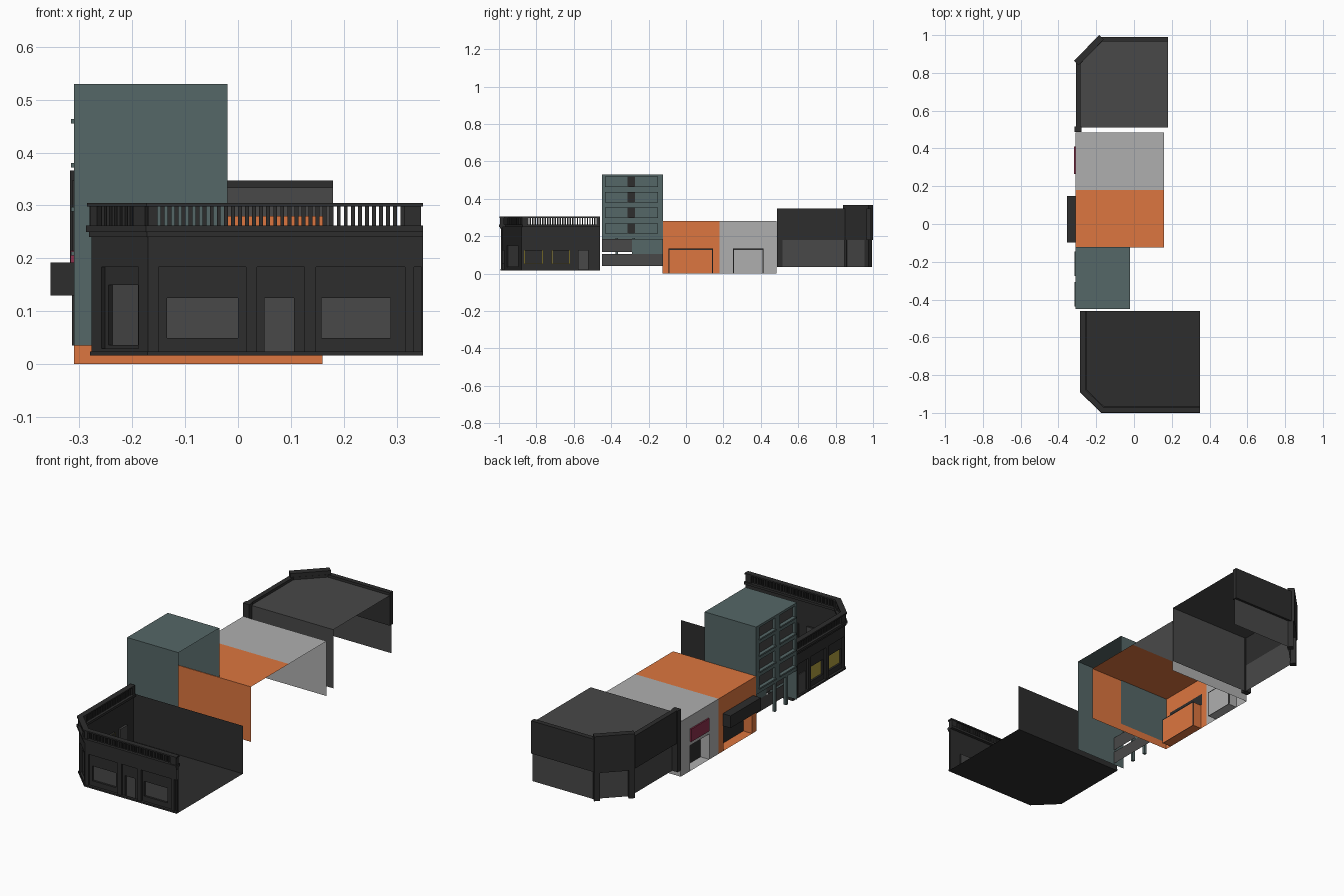
import bpy, bmesh
from mathutils import Vector

if "Cube" in bpy.data.objects:
    bpy.data.objects.remove(bpy.data.objects["Cube"])


def mat(name, r, g, b):
    m = bpy.data.materials.new(name)
    m.diffuse_color = (r, g, b, 1)
    m.use_nodes = True
    m.node_tree.nodes["Principled BSDF"].inputs["Base Color"].default_value = m.diffuse_color
    return m


DARK = mat("charcoal", .026, .026, .026)
GREY = mat("dark_grey", .065, .065, .065)
TEAL = mat("teal", .09, .135, .135)
ORANGE = mat("orange", .72, .18, .05)
LIGHT = mat("light_grey", .43, .43, .43)
RED = mat("crimson", .26, .03, .07)
YELLOW = mat("ochre", .42, .34, .05)


def build(name, faces, m):
    bm = bmesh.new()
    for f in faces:
        bm.faces.new([bm.verts.new(p) for p in f])
    bmesh.ops.remove_doubles(bm, verts=bm.verts, dist=1e-5)
    me = bpy.data.meshes.new(name)
    bm.to_mesh(me)
    bm.free()
    me.materials.append(m)
    ob = bpy.data.objects.new(name, me)
    bpy.context.collection.objects.link(ob)
    return ob


class Frame:
    """Wall plane: u runs along it, d points outwards, z is up."""
    def __init__(self, o, u):
        self.o, self.u = Vector((*o, 0)), Vector((*u, 0)).normalized()
        self.n = Vector((self.u.y, -self.u.x, 0))

    def p(self, u, d, z):
        return self.o + self.u * u + self.n * d + Vector((0, 0, z))


def box_faces(q):
    # q: four bottom corners then four top corners
    ids = [(3, 2, 1, 0), (4, 5, 6, 7)] + [(i, (i + 1) % 4, (i + 1) % 4 + 4, i + 4) for i in range(4)]
    return [[q[i] for i in f] for f in ids]


def boxes(name, F, items, m):
    faces = []
    for u0, u1, d0, d1, z0, z1 in items:
        faces += box_faces([F.p(u, d, z) for z in (z0, z1)
                            for u, d in ((u0, d1), (u1, d1), (u1, d0), (u0, d0))])
    return build(name, faces, m)


def wall(name, F, u0, u1, z0, z1, holes=(), depth=.01, m=DARK, d=0):
    # flat wall with rectangular openings and their reveals
    us = sorted({u0, u1, *[v for h in holes for v in h[:2]]})
    zs = sorted({z0, z1, *[v for h in holes for v in h[2:4]]})
    faces = []
    for a, b in zip(us, us[1:]):
        for c, e in zip(zs, zs[1:]):
            x, y = (a + b) / 2, (c + e) / 2
            if not any(h[0] < x < h[1] and h[2] < y < h[3] for h in holes):
                faces.append([F.p(a, d, c), F.p(b, d, c), F.p(b, d, e), F.p(a, d, e)])
    for a, b, c, e in holes:
        ring = [(a, c), (b, c), (b, e), (a, e)]
        for i in range(4):
            (p, q), (r, s) = ring[i], ring[(i + 1) % 4]
            faces.append([F.p(p, d, q), F.p(p, d - depth, q), F.p(r, d - depth, s), F.p(r, d, s)])
    return build(name, faces, m)


def pane(name, F, rects, d, m):
    return build(name, [[F.p(a, d, c), F.p(b, d, c), F.p(b, d, e), F.p(a, d, e)]
                        for a, b, c, e in rects], m)


def band(name, pts, d0, d1, z0, z1, m=DARK):
    # mitred moulding along a plan path
    P = [Vector(p) for p in pts]
    dirs = [(b - a).normalized() for a, b in zip(P, P[1:])]
    nrm = [Vector((t.y, -t.x)) for t in dirs]
    mit = []
    for i in range(len(P)):
        a, b = nrm[max(i - 1, 0)], nrm[min(i, len(nrm) - 1)]
        mit.append((a + b) / (1 + a.dot(b)))
    faces = []
    for i in range(len(P) - 1):
        q = [(*(P[j] + mit[j] * d), z) for z in (z0, z1)
             for j, d in ((i, d1), (i + 1, d1), (i + 1, d0), (i, d0))]
        faces += box_faces(q)
    return build(name, faces, m)


def Y(y0, y1, *z):
    return (-y1, -y0, *z)


def sheet(name, pts, m):
    return build(name, [pts], m)


def side(name, y, x0, x1, z0, z1, m):
    return sheet(name, [(x0, y, z0), (x1, y, z0), (x1, y, z1), (x0, y, z1)], m)


def roof(name, x0, x1, y0, y1, z, m):
    return sheet(name, [(x0, y0, z), (x1, y0, z), (x1, y1, z), (x0, y1, z)], m)


# ---- corner building with balustrade ----
path = [(-.277, -.46), (-.277, -.885), (-.17, -.99), (.35, -.99)]
front = Frame((0, -.99), (1, 0))
west = Frame((-.277, 0), (0, -1))
cham = Frame(path[1], (.107, -.105))
L = .15
B, T = .016, .26
walls = [
    ("front", front, -.17, .35,
     [(-.15, .015, .018, .184), (.036, .106 + .02, .018, .184), (.147, .316, .018, .184), (.333, .347, .018, .184)],
     [(-.134, 0, .05, .125), (.158, .288, .05, .125), (.05, .106, .018, .125)], GREY),
    ("corner", cham, 0, L, [(.026, L - .026, .03, .184)], [(.036, L - .036, .036, .15)], GREY),
    ("west", west, .46, .885,
     [Y(-.875, -.755, .018, .184), Y(-.73, -.61, .018, .184), Y(-.59, -.505, .018, .184)],
     [Y(-.866, -.765, .05, .125), Y(-.72, -.62, .05, .125)], YELLOW)]
for n, F, a, b, bays, wins, m in walls:
    wall(n + "_wall", F, a, b, B, T, bays, .01)
    wall(n + "_inner_wall", F, a, b, B, T, wins, .01, DARK, -.01)
    pane(n + "_windows", F, wins, -.02, m)
    if m is YELLOW:
        pane("window_backs", F, [(u + .005, v - .005, c + .005, e) for u, v, c, e in wins], -.022, DARK)
boxes("west_door", west, [Y(-.577, -.52, -.02, -.006, .018, .125)], GREY)
sheet("corner_floor", [(x, y, B) for x, y in path] + [(.35, -.46, B)], DARK)
side("corner_party_wall", -.46, -.277, .35, B, T, DARK)
band("cornice", path, -.025, .01, .25, .262)
band("cornice_lower", path, -.01, .005, .24, .25)
band("plinth", path, -.01, .003, B, .024)
band("top_rail", path, -.02, .008, .298, .305)
for n, F, a, b in (("front", front, -.17, .35), ("corner", cham, 0, L), ("west", west, .46, .885)):
    k = round((b - a - .04) / .0135)
    step = (b - a - .04) / k
    bars = [(a + .02 + step * (i + .25), a + .02 + step * (i + .8), -.012, -.003, .262, .298) for i in range(k)]
    bars += [(b - .036, b - .004, -.018, .004, .262, .3), (a, a + .018, -.018, .004, .262, .3)]
    boxes(n + "_balusters", F, bars, DARK)

# ---- teal tower block ----
F = Frame((-.31, 0), (0, -1))
wins = [Y(a, b, z, z + .055) for z in (.213, .297, .38, .463) for a, b in ((-.433, -.312), (-.272, -.15))]
wall("tower_facade", F, .122, .45, .185, .53, wins, .018, TEAL)
pane("tower_windows", F, wins, -.012, GREY)
pane("tower_window_backs", F, wins, -.018, TEAL)
boxes("tower_sills", F, [(a - .004, b + .004, -.002, .006, c - .008, c) for a, b, c, e in wins], TEAL)
pane("tower_mullions", F, [Y(-.312, -.272, h[2], h[3]) for h in wins[::2]], -.01, DARK)
roof("tower_roof", -.31, -.02, -.45, -.122, .53, TEAL)
side("tower_south_wall", -.45, -.31, -.02, .035, .53, TEAL)
side("tower_north_wall", -.122, -.31, -.02, .035, .53, TEAL)
boxes("tower_columns", F, [Y(y - .007, y + .007, -.014, 0, .04, .19) for y in (-.28, -.37)], TEAL)
pane("shopfront_base", F, [Y(-.45, -.122, .04, .105)], -.06, GREY)
pane("shopfront_window", F, [Y(-.45, -.29, .115, .185)], -.06, GREY)
pane("shopfront_panel", F, [Y(-.29, -.122, .105, .185)], -.06, TEAL)
roof("shopfront_soffit", -.31, -.25, -.45, -.122, .185, TEAL)

# ---- orange and light grey shops ----
for n, a, b, o0, o1, m in (("orange", -.125, .18, -.09, .14, ORANGE), ("grey", .18, .485, .255, .41, LIGHT)):
    wall(n + "_facade", F, -b, -a, 0, .28, [Y(o0, o1, 0, .13)], .05, m)
    pane(n + "_shutter", F, [Y(o0 - .004, o1 + .004, 0, .134)], -.05, DARK)
    pane(n + "_shutter_back", F, [Y(o0 + .002, o1 - .002, 0, .127)], -.052, m)
    roof(n + "_roof", -.31, .16, a, b, .28, m)
side("orange_side_wall", -.125, -.31, .16, 0, .28, ORANGE)
side("grey_side_wall", .485, -.31, .16, 0, .28, LIGHT)
boxes("awning", F, [Y(-.097, .147, 0, .044, .13, .192)], DARK)
boxes("shop_sign", F, [Y(.265, .41, 0, .007, .15, .215)], RED)

# ---- chamfered end building ----
path = [(.18, .99), (-.18, .99), (-.308, .86), (-.308, .495)]
band("upper_fascia", path, -.025, 0, .18, .347)
c = Frame(path[1], (-.128, -.13))
CL = .1824
boxes("corner_fascia", c, [(-.004, CL + .004, -.024, .01, .18, .366)], DARK)
roof_pts = [(.18, .97), (-.172, .97), (-.288, .852), (-.288, .51), (.18, .51)]
sheet("end_roof", [(x, y, .334) for x, y in roof_pts], GREY)
side("end_party_wall", .51, -.288, .18, .035, .334, GREY)
north, westw = Frame((0, .99), (-1, 0)), Frame((-.308, 0), (0, -1))
pane("north_lower_wall", north, [(-.18, .18, .035, .18)], -.012, GREY)
pane("corner_lower_wall", c, [(0, CL, .035, .18)], -.022, GREY)
pane("west_lower_wall", westw, [Y(.51, .86, .035, .18)], -.025, GREY)
boxes("corner_posts", c, [(-.004, .024, -.026, .004, .035, .18), (CL - .024, CL + .004, -.026, .004, .035, .18)], DARK)
boxes("end_pillar", westw, [Y(.487, .515, -.03, .006, .035, .347)], DARK)
